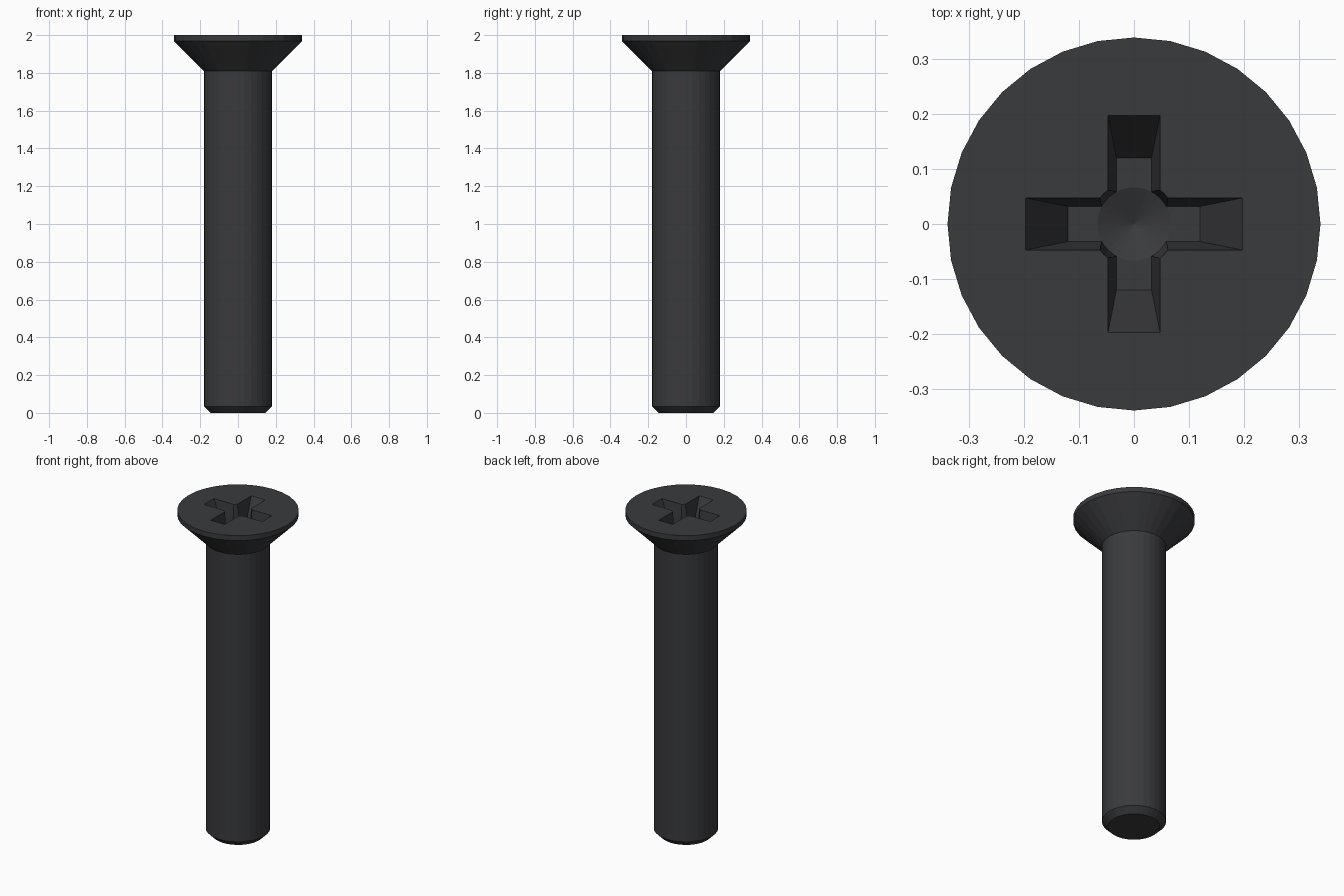
import bpy, bmesh
from math import sin, cos, tau

if "Cube" in bpy.data.objects:
    bpy.data.objects.remove(bpy.data.objects["Cube"])

SIDES = 32
FLOOR = 1.84   # floor of the cross recess


def make_object(name, bm):
    bmesh.ops.recalc_face_normals(bm, faces=bm.faces)
    mesh = bpy.data.meshes.new(name)
    bm.to_mesh(mesh)
    bm.free()
    obj = bpy.data.objects.new(name, mesh)
    bpy.context.collection.objects.link(obj)
    return obj


def bridge(bm, rings):
    """Skin a stack of equal-sized vertex rings."""
    for low, high in zip(rings, rings[1:]):
        n = len(low)
        for i in range(n):
            j = (i + 1) % n
            bm.faces.new((low[i], low[j], high[j], high[i]))


def lathe(name, profile, tip=None):
    """Revolve (radius, z) points; the bottom is flat or ends in a tip."""
    bm = bmesh.new()
    rings = [[bm.verts.new((r * cos(tau * i / SIDES), r * sin(tau * i / SIDES), z))
              for i in range(SIDES)] for r, z in profile]
    bridge(bm, rings)
    bm.faces.new(rings[-1])
    if tip is None:
        bm.faces.new(rings[0])
    else:
        point = bm.verts.new((0, 0, tip))
        for i in range(SIDES):
            bm.faces.new((point, rings[0][i], rings[0][(i + 1) % SIDES]))
    return make_object(name, bm)


def tapered_slot(name, swap):
    """Slot cutter, narrowing towards the floor and running past the top."""
    bm = bmesh.new()
    over = 0.04
    k = 1 + over / (2 - FLOOR)
    sizes = [(0.12, 0.032, FLOOR),
             (0.12 + 0.078 * k, 0.032 + 0.0155 * k, 2 + over)]
    rings = []
    for a, b, z in sizes:
        if swap:
            a, b = b, a
        rings.append([bm.verts.new((x * a, y * b, z))
                      for x, y in ((-1, -1), (1, -1), (1, 1), (-1, 1))])
    bridge(bm, rings)
    bm.faces.new(rings[0])
    bm.faces.new(rings[1])
    return make_object(name, bm)


# Shaft with chamfered end and countersunk head
screw = lathe("countersunk_screw", [(0.145, 0), (0.18, 0.035), (0.18, 1.81),
                                    (0.34, 1.97), (0.34, 2.0)])

# Cross recess: two tapered slots and a pointed round core
cutters = [tapered_slot("slot_x_cutter", False),
           tapered_slot("slot_y_cutter", True),
           lathe("core_cutter", [(0.067, FLOOR), (0.081, 2.04)], tip=FLOOR - 0.03)]
for cutter in cutters:
    cutter.hide_render = True
    mod = screw.modifiers.new(cutter.name, "BOOLEAN")
    mod.operation = "DIFFERENCE"
    mod.solver = "EXACT"
    mod.object = cutter

# Bake the cuts and drop the cutters
graph = bpy.context.evaluated_depsgraph_get()
screw.data = bpy.data.meshes.new_from_object(screw.evaluated_get(graph))
screw.modifiers.clear()
for cutter in cutters:
    bpy.data.objects.remove(cutter)

# Dark metal
metal = bpy.data.materials.new("dark_metal")
metal.diffuse_color = (0.042, 0.043, 0.047, 1)
metal.use_nodes = True
metal.node_tree.nodes["Principled BSDF"].inputs["Base Color"].default_value = metal.diffuse_color
screw.data.materials.clear()
screw.data.materials.append(metal)
